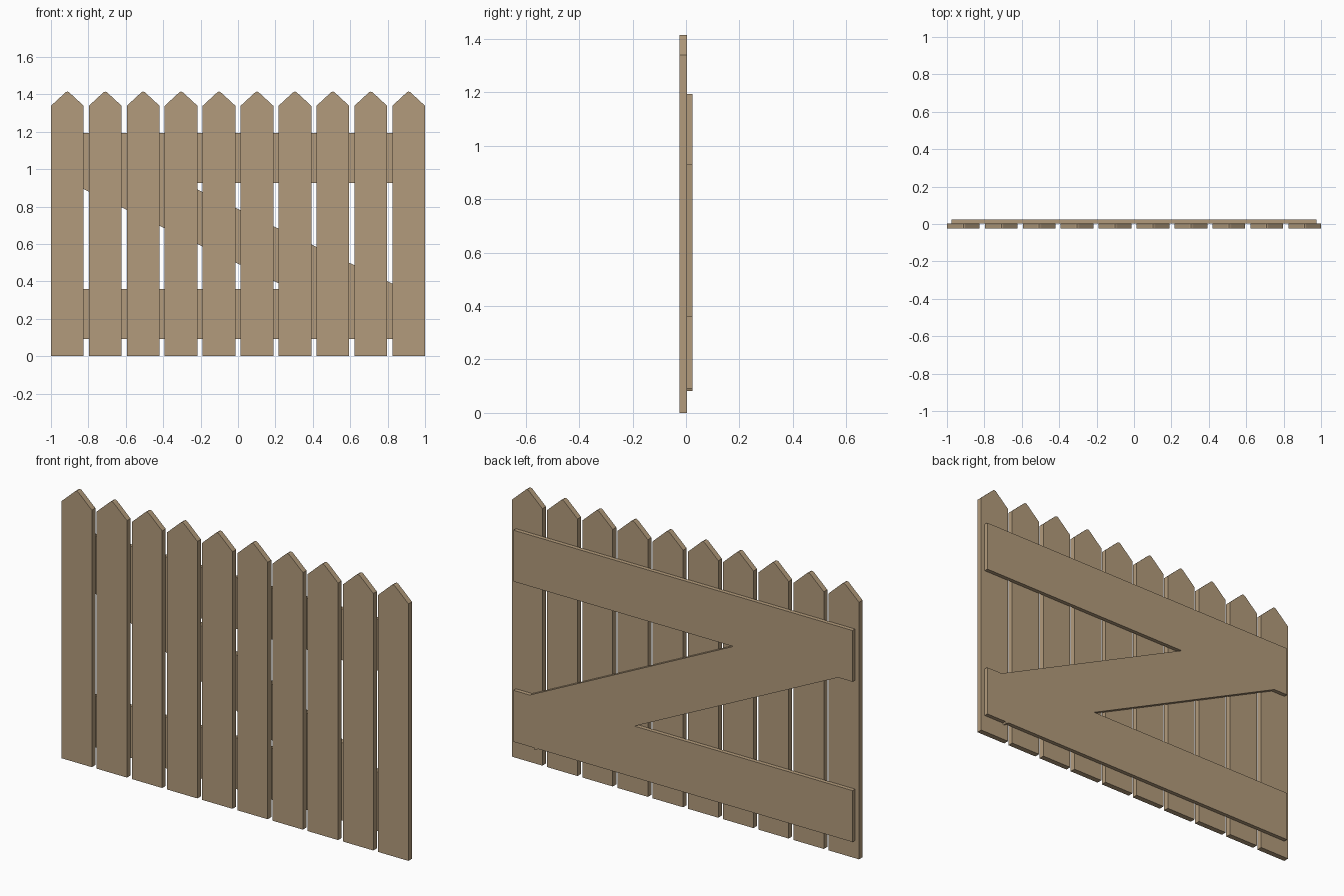
import bpy, bmesh

if "Cube" in bpy.data.objects:
    bpy.data.objects.remove(bpy.data.objects["Cube"])

wood = bpy.data.materials.new("wood")
wood.diffuse_color = (0.45, 0.33, 0.2, 1)
wood.use_nodes = True
wood.node_tree.nodes["Principled BSDF"].inputs["Base Color"].default_value = wood.diffuse_color


def board(name, outline, y0, y1, x=0.0):
    """Extrude an x-z outline from y0 to y1."""
    bm = bmesh.new()
    face = bm.faces.new([bm.verts.new((px, y0, pz)) for px, pz in outline])
    ext = bmesh.ops.extrude_face_region(bm, geom=[face])
    moved = [v for v in ext["geom"] if isinstance(v, bmesh.types.BMVert)]
    bmesh.ops.translate(bm, verts=moved, vec=(0, y1 - y0, 0))
    bmesh.ops.recalc_face_normals(bm, faces=bm.faces)
    mesh = bpy.data.meshes.new(name)
    bm.to_mesh(mesh)
    bm.free()
    mesh.materials.append(wood)
    obj = bpy.data.objects.new(name, mesh)
    obj.location.x = x
    bpy.context.collection.objects.link(obj)
    return obj


FRONT, JOIN, BACK = -0.025, 0.004, 0.025

# Pickets: pointed boards with a slightly rounded tip
W, N = 0.175, 10
half = [(W / 2, 0), (W / 2, 1.339), (0.016, 1.405), (0.008, 1.412)]
picket = half + [(0, 1.415)] + [(-x, z) for x, z in reversed(half)]
for i in range(N):
    x = -1 + W / 2 + i * (2 - W) / (N - 1)
    board(f"picket_{i + 1}", picket, FRONT, JOIN, x)

# Z-shaped brace: two rails joined by a sloping board, one flush surface
E, SLOPE = 0.977, 0.483
TOP, TOP_LOW, LOW_TOP, LOW = 1.194, 0.927, 0.36, 0.092


def upper(z):
    return (0.787 - z) / SLOPE, z


def lower(z):
    return (0.495 - z) / SLOPE, z


brace = [
    (-E, TOP), (E, TOP), (E, TOP_LOW), upper(TOP_LOW), upper(LOW_TOP),
    (E, LOW_TOP), (E, LOW), (0.859, LOW), lower(0.082), lower(LOW),
    (-E, LOW), (-E, LOW_TOP), lower(LOW_TOP), lower(TOP_LOW), (-E, TOP_LOW),
]
board("z_brace", brace, JOIN, BACK)
